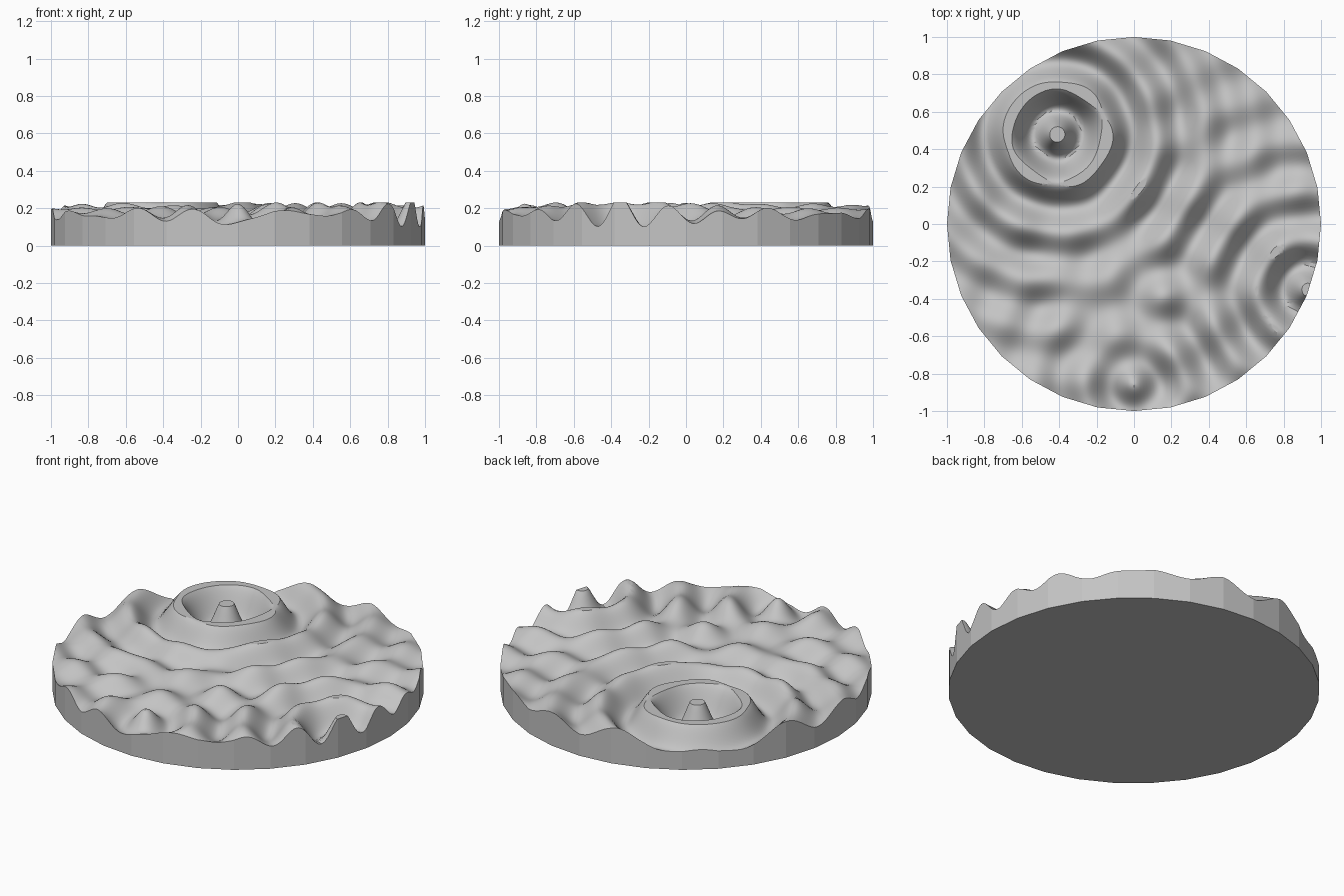
import bpy, bmesh, math
from mathutils import Vector

cube = bpy.data.objects.get("Cube")
if cube:
    bpy.data.objects.remove(cube, do_unlink=True)

SIDES, PER_SIDE, RINGS = 32, 10, 80
LEVEL, CEILING = 0.165, 0.23
WAVELENGTH, DECAY = 0.265, 0.6
# Ripple centres: x, y, strength
SOURCES = [(-0.41, 0.48, 0.12), (0.93, -0.35, 0.08), (0, -0.87, 0.05)]


def wave_height(x, y):
    z = LEVEL
    for sx, sy, strength in SOURCES:
        r = math.hypot(x - sx, y - sy)
        z += strength * math.exp(-r / DECAY) * math.cos(math.tau * r / WAVELENGTH)
    return z


def rim_point(i):
    """Point on the outline of the many-sided disc."""
    side, step = divmod(i, PER_SIDE)
    a, b = (math.tau * k / SIDES for k in (side, side + 1))
    start = Vector((math.cos(a), math.sin(a)))
    return start.lerp(Vector((math.cos(b), math.sin(b))), step / PER_SIDE)


# Rippled top surface, as rings shrinking towards the middle
bm = bmesh.new()
outline = [rim_point(i) for i in range(SIDES * PER_SIDE)]
count = len(outline)
rings = []
for k in range(1, RINGS + 1):
    ring = [p * (k / RINGS) for p in outline]
    rings.append([bm.verts.new((p.x, p.y, wave_height(p.x, p.y))) for p in ring])
middle = bm.verts.new((0, 0, wave_height(0, 0)))
for i in range(count):
    j = (i + 1) % count
    bm.faces.new((middle, rings[0][i], rings[0][j]))
    for inner, outer in zip(rings, rings[1:]):
        bm.faces.new((inner[i], outer[i], outer[j], inner[j]))

# Crests cut off level at the ceiling
bmesh.ops.bisect_plane(bm, geom=bm.verts[:] + bm.edges[:] + bm.faces[:],
                       plane_co=(0, 0, CEILING), plane_no=(0, 0, 1))
for v in bm.verts:
    v.co.z = min(v.co.z, CEILING)
for f in bm.faces:
    f.smooth = True

# Straight flat-sided wall and floor
border = [e for e in bm.edges if e.is_boundary]
wall = bmesh.ops.extrude_edge_only(bm, edges=border)["geom"]
for v in (g for g in wall if isinstance(g, bmesh.types.BMVert)):
    v.co.z = 0
floor = [e for e in bm.edges if e.is_boundary]
bmesh.ops.contextual_create(bm, geom=floor)
for f in bm.faces:
    f.normal_update()
bmesh.ops.recalc_face_normals(bm, faces=bm.faces)
for f in bm.faces:
    if abs(f.normal.z) < 0.01 or f.normal.z < -0.9:
        f.smooth = False
for e in bm.edges:
    e.smooth = e.calc_face_angle(0) < math.radians(30)

mesh = bpy.data.meshes.new("rippled_disc")
bm.to_mesh(mesh)
bm.free()
disc = bpy.data.objects.new("rippled_disc", mesh)
bpy.context.collection.objects.link(disc)

# Plain grey material
grey = bpy.data.materials.new("light_grey")
grey.use_nodes = True
colour = (0.55, 0.55, 0.55, 1)
grey.diffuse_color = colour
grey.node_tree.nodes["Principled BSDF"].inputs["Base Color"].default_value = colour
mesh.materials.append(grey)
